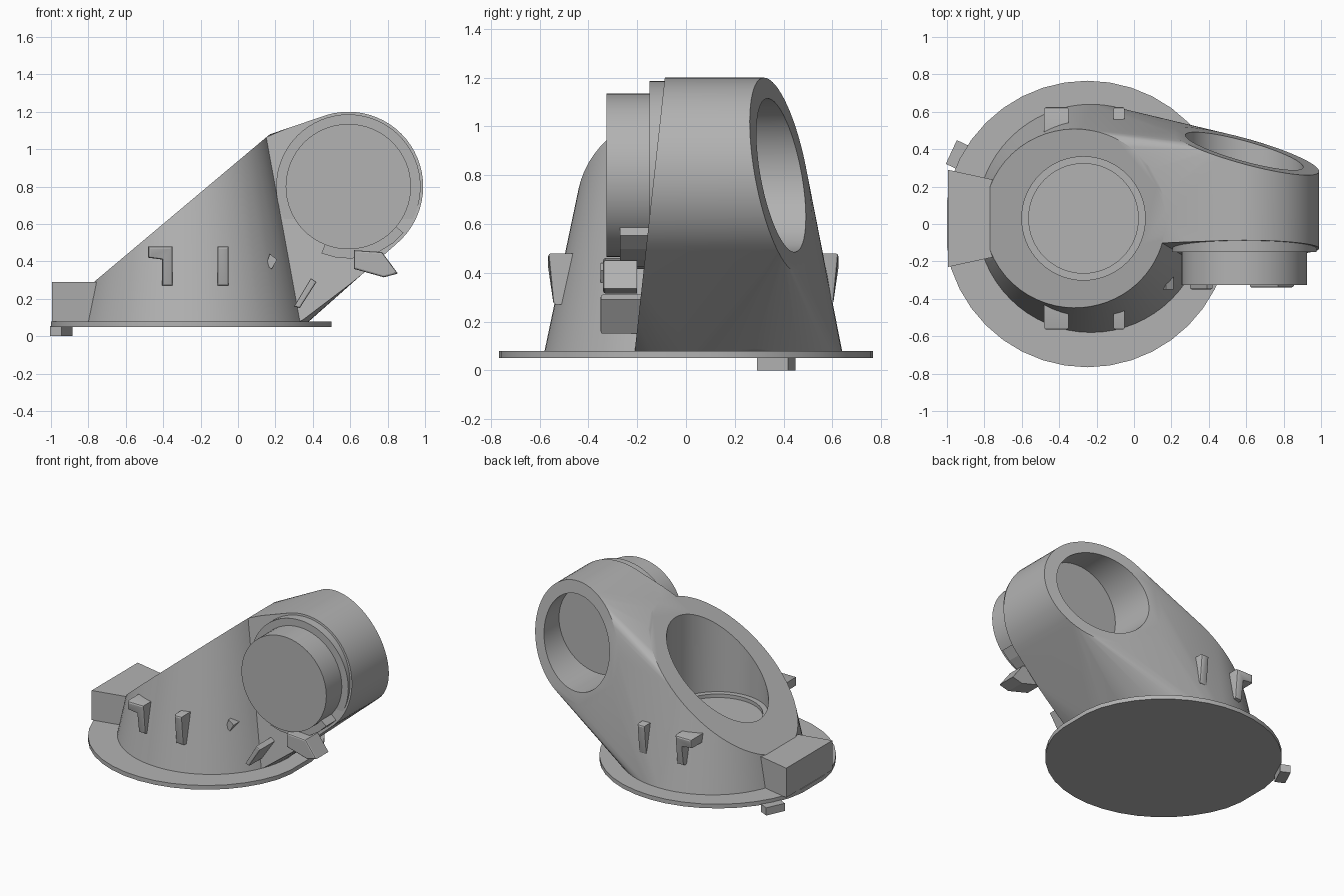
import bpy, bmesh, math
from mathutils import Vector, Matrix

if "Cube" in bpy.data.objects:
    bpy.data.objects.remove(bpy.data.objects["Cube"])

grey = bpy.data.materials.new("grey")
grey.use_nodes = True
grey.diffuse_color = (0.45, 0.45, 0.45, 1)
grey.node_tree.nodes["Principled BSDF"].inputs["Base Color"].default_value = (0.45, 0.45, 0.45, 1)

CX, CY, BASE = -0.23, 0.03, 0.08      # turret axis and floor height
JX, JZ = 0.59, 0.80                   # joint axis


def finish(name, bm):
    bmesh.ops.recalc_face_normals(bm, faces=bm.faces)
    me = bpy.data.meshes.new(name)
    bm.to_mesh(me)
    bm.free()
    me.materials.append(grey)
    ob = bpy.data.objects.new(name, me)
    bpy.context.collection.objects.link(ob)
    return ob


def smooth(ob):
    bpy.ops.object.select_all(action='DESELECT')
    ob.select_set(True)
    bpy.context.view_layer.objects.active = ob
    bpy.ops.object.shade_smooth_by_angle(angle=math.radians(25))


def hull(name, points, cuts=()):
    """Convex solid round the points, trimmed by (point, outward normal) planes."""
    bm = bmesh.new()
    for p in points:
        bm.verts.new(p)
    res = bmesh.ops.convex_hull(bm, input=bm.verts)
    junk = {v for v in res["geom_interior"] + res["geom_unused"] if isinstance(v, bmesh.types.BMVert)}
    bmesh.ops.delete(bm, geom=list(junk), context='VERTS')
    bmesh.ops.dissolve_limit(bm, angle_limit=0.005, verts=bm.verts, edges=bm.edges)
    for co, no in cuts:
        geom = bm.verts[:] + bm.edges[:] + bm.faces[:]
        bmesh.ops.bisect_plane(bm, geom=geom, plane_co=co, plane_no=no, clear_outer=True)
        rim = [e for e in bm.edges if e.is_boundary]
        bmesh.ops.holes_fill(bm, edges=rim)
    return finish(name, bm)


def ring(r, n=64):
    return [(r * math.cos(2 * math.pi * i / n), r * math.sin(2 * math.pi * i / n)) for i in range(n)]


def extrude(name, outline, y0, y1, bevel=0.0):
    """Extrude an (x, z) outline along y."""
    bm = bmesh.new()
    face = bm.faces.new([bm.verts.new((x, y0, z)) for x, z in outline])
    res = bmesh.ops.extrude_face_region(bm, geom=[face])
    for v in res["geom"]:
        if isinstance(v, bmesh.types.BMVert):
            v.co.y = y1
    if bevel:
        front = [e for e in bm.edges if all(abs(v.co.y - y0) < 1e-5 for v in e.verts)]
        bmesh.ops.bevel(bm, geom=front, offset=bevel, segments=2, affect='EDGES', profile=0.5)
    return finish(name, bm)


def drum(name, r, y0, y1):
    return extrude(name, [(JX + x, JZ + z) for x, z in ring(r)], y0, y1)


def upright(name, r, x, y, z0, z1):
    return hull(name, [(x + a, y + b, z) for a, b in ring(r) for z in (z0, z1)])


def boolean(target, other, operation):
    mod = target.modifiers.new(operation, 'BOOLEAN')
    mod.object, mod.operation, mod.solver = other, operation, 'EXACT'
    bpy.context.view_layer.objects.active = target
    bpy.ops.object.modifier_apply(modifier=mod.name)
    bpy.data.objects.remove(other)


# Base flange with trimmed sides
flange = hull("base_flange", [(max(-1, min(0.5, x - 0.25)), y, z)
                              for x, y in ring(0.766, 40) for z in (0.05, BASE)])
smooth(flange)

# Tapered turret with sloped top
SLOPE = (Vector((-0.77, 0, 0.29)), Vector((-0.84, 0, 1)).normalized())


def cone_r(z):
    return 0.61 - 0.21 * (z - BASE)


cone = [(CX + x * cone_r(z), CY + y * cone_r(z), z) for x, y in ring(1) for z in (BASE, 1.3)]
body = hull("turret_body", cone, [SLOPE])
cone_points = [v.co.copy() for v in body.data.vertices]


# Arm blends the turret into the joint housing
def back_y(x, z):
    return 0.39 - 0.27 * (x - JX) - 0.175 * (z - JZ)


housing = []
for a, b in ring(0.40):
    x, z = JX + a, JZ + b
    housing += [(x, -0.3, z), (x, back_y(x, z), z)]
heel = [(0.35, -0.21, BASE + 0.01), (0.35, 0.28, BASE + 0.01)]
arm = hull("arm", cone_points + housing + heel, [((0, -0.21, BASE), Vector((0, -1, 0.11)).normalized())])
boolean(body, arm, 'UNION')

# Stepped vertical bore and rear joint pocket
boolean(body, upright("bore", 0.33, -0.27, CY, 0.39, 2), 'DIFFERENCE')
boolean(body, upright("bore_step", 0.293, -0.27, CY, 0.365, 2), 'DIFFERENCE')
boolean(body, drum("pocket", 0.315, 0.14, 1), 'DIFFERENCE')
smooth(body)

# Joint motor on the front
for name, r, y0 in (("motor_collar", 0.386, -0.15), ("motor_cap", 0.335, -0.325)):
    smooth(drum(name, r, y0, 0.05))

# Connector box at the rear of the turret
hull("connector_box", [(x, CY + s * w, z) for x, w in ((-0.995, 0.26), (-0.72, 0.2))
                       for s in (-1, 1) for z in (BASE, 0.29)])

# Side hooks and bars on both sides of the turret
hook = [(-0.48, 0.48), (-0.35, 0.48), (-0.35, 0.27), (-0.405, 0.27), (-0.405, 0.41), (-0.48, 0.42)]
bar = [(-0.11, 0.48), (-0.05, 0.48), (-0.05, 0.27), (-0.11, 0.27)]
for side, s in (("front", -1), ("rear", 1)):
    for name, outline in (("hook", hook), ("bar", bar)):
        ob = extrude(f"{side}_{name}", outline, CY + s * 0.595, CY + s * 0.42, 0.012)
        for v in ob.data.vertices:          # lower end leans outwards less
            if v.co.z < 0.35 and abs(v.co.y - CY) > 0.5:
                v.co.y -= s * 0.02
        smooth(ob)

# Small clips near the arm root
extrude("small_clip", [(0.15, 0.38), (0.17, 0.44), (0.21, 0.41), (0.18, 0.36)], -0.35, -0.2)
extrude("slanted_clip", [(0.30, 0.16), (0.39, 0.31), (0.42, 0.29), (0.33, 0.15)], -0.35, -0.15, 0.008)

# Cable block below the motor
extrude("cable_block", [(0.62, 0.46), (0.62, 0.36), (0.78, 0.315), (0.855, 0.335), (0.77, 0.45)],
        -0.34, -0.2, 0.01)


# Stops on the motor rim
def motor_stop(name, start, end):
    steps = [math.radians(start + (end - start) * i / 6) for i in range(7)]
    outer = [(JX + 0.385 * math.cos(a), JZ + 0.385 * math.sin(a)) for a in steps]
    inner = [(JX + 0.31 * math.cos(a), JZ + 0.31 * math.sin(a)) for a in reversed(steps)]
    extrude(name, outer + inner, -0.27, -0.1)


motor_stop("motor_stop", -112, -40)

# Locating foot under the flange
foot = hull("locating_foot", [(x, y, z) for x in (-0.035, 0.035) for y in (-0.07, 0.07) for z in (0, 0.055)])
foot.matrix_world = Matrix.Translation((-0.945, 0.37, 0)) @ Matrix.Rotation(math.radians(-25), 4, 'Z')
